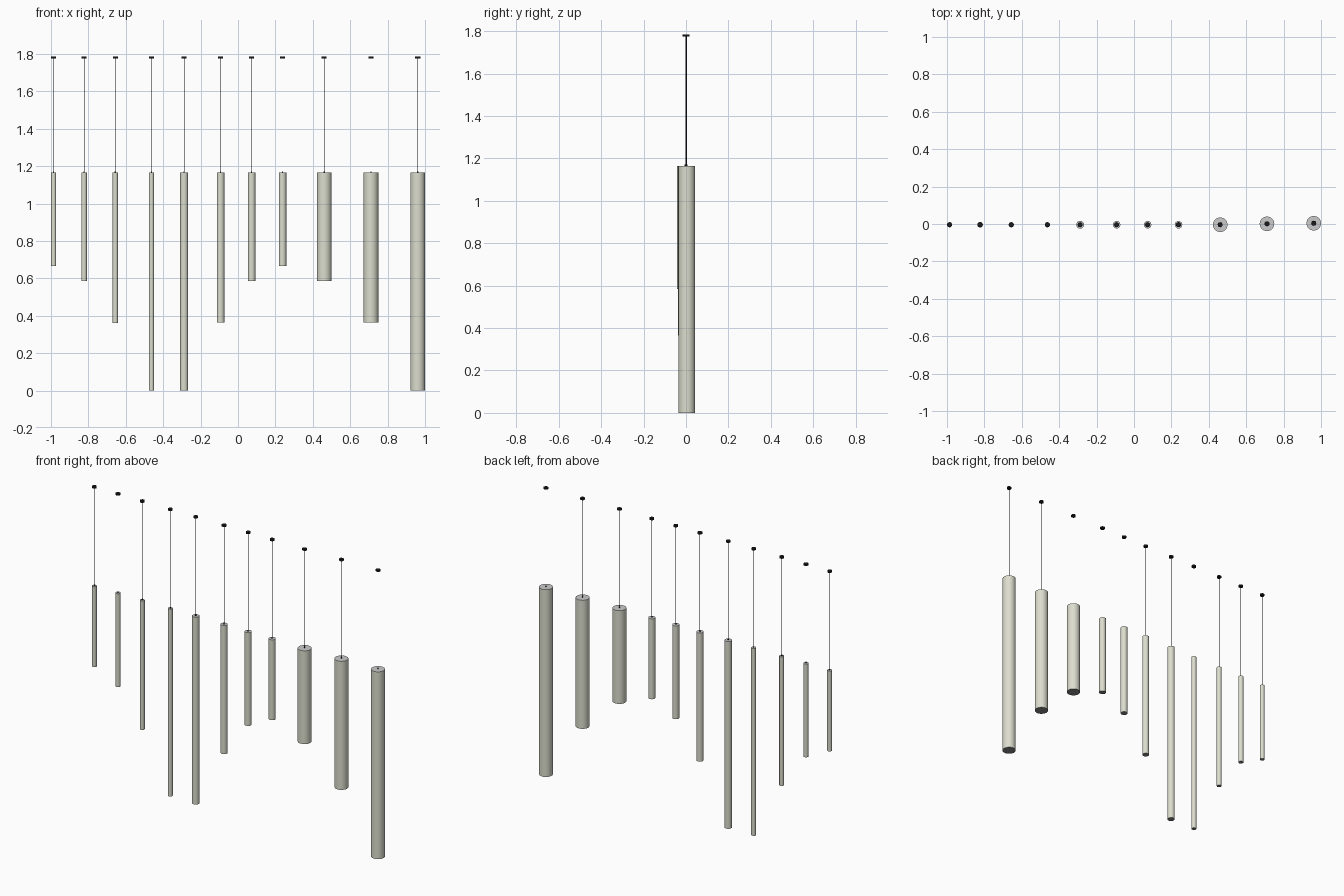
import bpy

if "Cube" in bpy.data.objects:
    bpy.data.objects.remove(bpy.data.objects["Cube"])

TOP = 1.165       # top of every tube
CEILING = 1.785   # top of every ceiling plate


def material(name, color):
    m = bpy.data.materials.new(name)
    m.diffuse_color = color
    m.use_nodes = True
    m.node_tree.nodes["Principled BSDF"].inputs["Base Color"].default_value = m.diffuse_color
    return m


shade_mat = material("warm_grey", (0.72, 0.73, 0.62, 1))
cap_mat = material("cap_grey", (0.6, 0.6, 0.6, 1))
black = material("black", (0.01, 0.01, 0.01, 1))
dark = material("dark_grey", (0.25, 0.25, 0.25, 1))


def cylinder(name, x, y, z0, z1, r, mat, sides=32):
    bpy.ops.mesh.primitive_cylinder_add(
        vertices=sides, radius=r, depth=z1 - z0, location=(x, y, (z0 + z1) / 2))
    ob = bpy.context.object
    ob.name = name
    ob.data.materials.append(mat)
    bpy.ops.object.shade_smooth_by_angle()
    return ob


# x, y, bottom height and radius of each hanging tube
pendants = [
    (-0.986, -0.004, 0.665, 0.014), (-0.823, -0.004, 0.585, 0.015),
    (-0.656, -0.004, 0.362, 0.014), (-0.463, -0.004, 0.0, 0.014),
    (-0.288, -0.004, 0.0, 0.021), (-0.093, -0.004, 0.365, 0.020),
    (0.073, -0.004, 0.585, 0.020), (0.238, -0.004, 0.665, 0.020),
    (0.461, -0.004, 0.585, 0.039), (0.711, 0.001, 0.365, 0.039),
    (0.961, 0.004, 0.0, 0.039),
]

for i, (x, y, bottom, r) in enumerate(pendants, 1):
    # tube with a grey top cap and a dark underside
    tube = cylinder(f"tube_{i}", x, y, bottom, TOP, r, shade_mat)
    tube.data.materials.append(cap_mat)
    tube.data.materials.append(dark)
    for p in tube.data.polygons:
        if p.normal.z > 0.9:
            p.material_index = 1
        elif p.normal.z < -0.9:
            p.material_index = 2
    # cable grip, cable and ceiling plate
    cylinder(f"cable_grip_{i}", x, y, TOP, TOP + 0.007, 0.003, black, 12)
    cylinder(f"cable_{i}", x, y, TOP, CEILING - 0.005, 0.001, black, 8)
    cylinder(f"ceiling_plate_{i}", x, y, CEILING - 0.01, CEILING, 0.0135, black)
